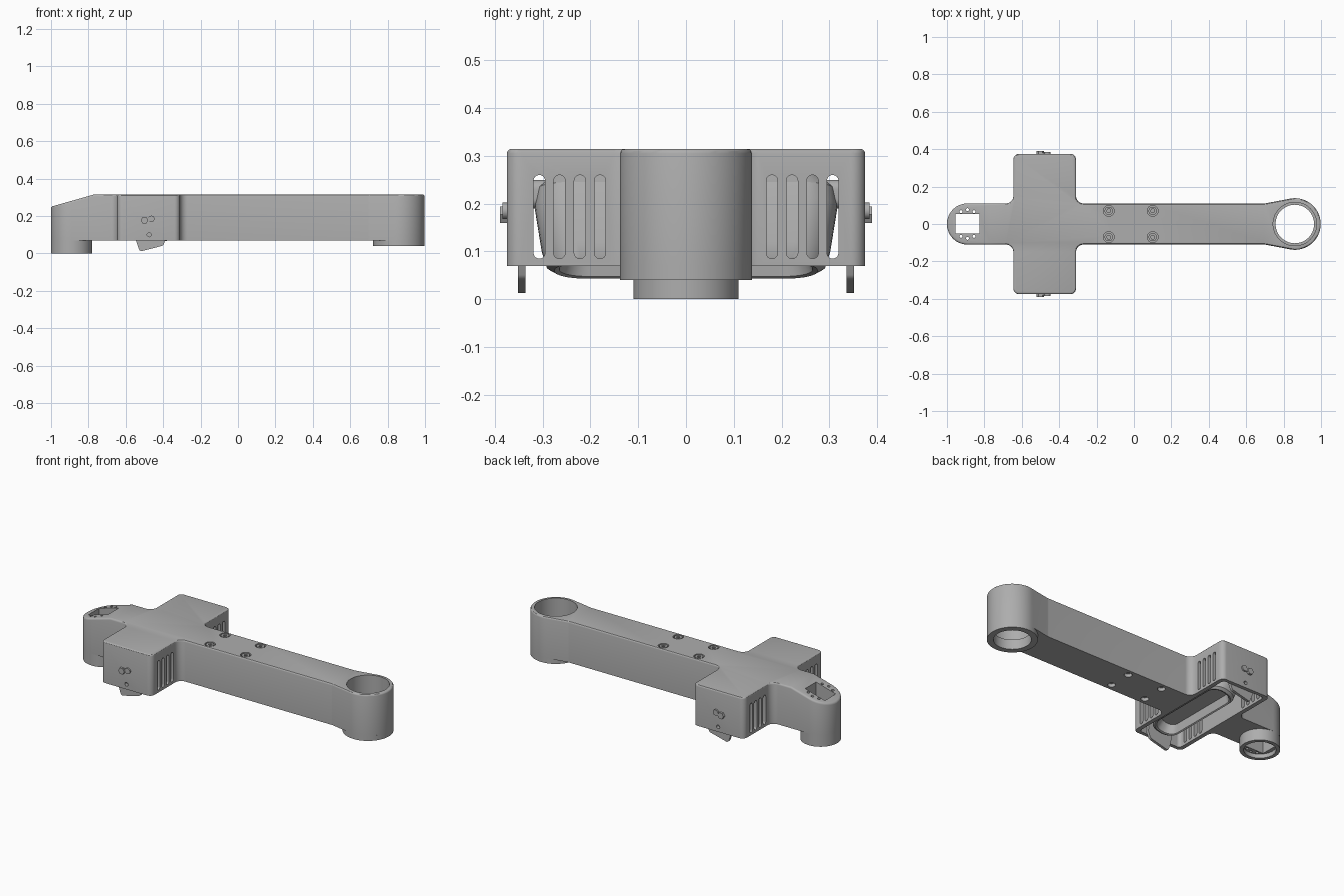
import bpy, bmesh, math
from mathutils import Vector, Matrix

if "Cube" in bpy.data.objects:
    bpy.data.objects.remove(bpy.data.objects["Cube"])

grey = bpy.data.materials.new("satin grey")
grey.use_nodes = True
colour = (0.42, 0.42, 0.42, 1)
grey.diffuse_color = colour
grey.node_tree.nodes["Principled BSDF"].inputs["Base Color"].default_value = colour

TOP, BASE = 0.315, 0.07
LAMP_X, RING_X, TIP_X = -0.475, 0.86, -0.89


def add(name, bm):
    bmesh.ops.recalc_face_normals(bm, faces=bm.faces)
    me = bpy.data.meshes.new(name)
    bm.to_mesh(me)
    bm.free()
    me.materials.append(grey)
    ob = bpy.data.objects.new(name, me)
    bpy.context.collection.objects.link(ob)
    return ob


def rounded(corners, seg=8):
    """Closed outline with each (x, y, radius) corner replaced by an arc."""
    out, n = [], len(corners)
    for i, (x, y, r) in enumerate(corners):
        p = Vector((x, y))
        if r == 0:
            out.append(p)
            continue
        a = (Vector(corners[i - 1][:2]) - p).normalized()
        b = (Vector(corners[(i + 1) % n][:2]) - p).normalized()
        half = a.angle(b) / 2
        c = p + (a + b).normalized() * (r / math.sin(half))
        s = p + a * (r / math.tan(half)) - c
        e = p + b * (r / math.tan(half)) - c
        turn = math.atan2(s.x * e.y - s.y * e.x, s.dot(e))
        out += [c + Matrix.Rotation(turn * k / seg, 2) @ s for k in range(seg + 1)]
    return out


def box_outline(x0, x1, y0, y1, r=0):
    return rounded([(x0, y0, r), (x1, y0, r), (x1, y1, r), (x0, y1, r)])


def circle(x, y, r, n=48):
    return [Vector((x + r * math.cos(math.tau * k / n), y + r * math.sin(math.tau * k / n)))
            for k in range(n)]


def prism_mesh(pts, lo, hi, axis="z"):
    place = {"z": lambda p, h: (p.x, p.y, h),
             "x": lambda p, h: (h, p.x, p.y),
             "y": lambda p, h: (p.x, h, p.y)}[axis]
    bm = bmesh.new()
    rings = [[bm.verts.new(place(p, h)) for p in pts] for h in (lo, hi)]
    for ring in rings:
        bm.faces.new(ring)
    for i in range(len(pts)):
        bm.faces.new((rings[0][i - 1], rings[0][i], rings[1][i], rings[1][i - 1]))
    bmesh.ops.remove_doubles(bm, verts=bm.verts, dist=0.0002)
    bmesh.ops.recalc_face_normals(bm, faces=bm.faces)
    return bm


def prism(name, pts, lo, hi, axis="z"):
    return add(name, prism_mesh(pts, lo, hi, axis))


def cut(target, *args):
    """Subtract a prism from the target and discard the cutter."""
    cutter = prism("cutter", *args)
    mod = target.modifiers.new("cut", "BOOLEAN")
    mod.operation, mod.solver, mod.object = "DIFFERENCE", "EXACT", cutter
    bpy.context.view_layer.objects.active = target
    bpy.ops.object.modifier_apply(modifier=mod.name)
    bpy.data.objects.remove(cutter)


# Housing: cross-shaped outline with a round eye at one end
side = [(-1, 0.11, 0.109), (-0.645, 0.11, 0.04), (-0.645, 0.375, 0.03),
        (-0.31, 0.375, 0.03), (-0.31, 0.11, 0.04), (0.70, 0.11, 0.05)]
eye = [(RING_X + 0.138 * math.cos(math.radians(a)), 0.138 * math.sin(math.radians(a)), 0)
       for a in range(105, -106, -6)]
outline = rounded(side + eye + [(x, -y, r) for x, y, r in reversed(side)])
bm = prism_mesh(outline, BASE, TOP)
slope = Vector((-0.065, 0, 0.23)).normalized()
bmesh.ops.bisect_plane(bm, geom=bm.verts[:] + bm.edges[:] + bm.faces[:],
                       plane_co=(-0.77, 0, TOP), plane_no=slope, clear_outer=True)
bmesh.ops.holes_fill(bm, edges=[e for e in bm.edges if e.is_boundary])
bmesh.ops.recalc_face_normals(bm, faces=bm.faces)
rim = [e for e in bm.edges if sum(f.normal.z > 0.5 for f in e.link_faces) == 1]
bmesh.ops.bevel(bm, geom=rim, offset=0.01, segments=3, profile=0.5, affect="EDGES")
housing = add("housing", bm)

# Hollow lamp bay and vent slots
cut(housing, box_outline(-0.62, -0.335, -0.354, 0.354, 0.02), 0.0, 0.29)
for s in (-1, 1):
    for y in (0.18, 0.222, 0.265, 0.307):
        cut(housing, box_outline(s * y - 0.012, s * y + 0.012, 0.085, 0.26, 0.0119),
            -0.7, -0.25, "x")
    cut(housing, circle(LAMP_X, 0.10, 0.011, 20), s * 0.34, s * 0.39, "y")

# Bearing eye
collar = prism("eye_collar", circle(RING_X, 0, 0.138, 72), 0.04, BASE)
cut(collar, circle(RING_X, 0, 0.103, 72), 0.0, 0.1)
cut(housing, circle(RING_X, 0, 0.103, 72), 0.0, 0.4)
cut(housing, circle(RING_X, 0, 0.116, 72), 0.10, 0.4)

# Connector boss with window and pin holes
boss = prism("connector_boss", circle(TIP_X, 0, 0.11, 64), 0.0, BASE)
cut(boss, circle(TIP_X, 0, 0.088, 64), -0.02, 0.025)
window = box_outline(-0.955, -0.825, -0.05, 0.053)
for part in (housing, boss):
    cut(part, window, -0.05, 0.4)
    for s in (-1, 1):
        for x, y in ((-0.925, 0.066), (TIP_X, 0.077), (-0.855, 0.066)):
            cut(part, circle(x, s * y, 0.008, 16), -0.05, 0.4)

# Counterbored socket screws on both faces of the arm
for x in (-0.135, 0.10):
    for y in (-0.07, 0.07):
        cut(housing, circle(x, y, 0.029, 32), TOP - 0.02, 0.4)
        cut(housing, circle(x, y, 0.022, 32), 0.0, BASE + 0.02)
        screw = prism("arm_screw", circle(x, y, 0.022, 32), TOP - 0.021, TOP - 0.002)
        cut(screw, circle(x, y, 0.011, 6), TOP - 0.014, 0.4)

# Lamp head: pill sections lofted from the lens well, round the rim, to the crown
sections = [(0.095, 0.245, 0.050), (0.045, 0.265, 0.066), (0.042, 0.275, 0.074),
            (0.052, 0.292, 0.080), (0.085, 0.302, 0.082), (0.18, 0.317, 0.082),
            (0.215, 0.312, 0.076), (0.24, 0.285, 0.055)]
pivot = Vector((0, 0, 0.15))
bm = bmesh.new()
loops = []
for z, length, width in sections:
    pts = box_outline(-width, width, -length, length, width * 0.9)
    loops.append([bm.verts.new((p.x, p.y, z)) for p in pts])
for a, b in zip(loops, loops[1:]):
    for i in range(len(a)):
        bm.faces.new((a[i - 1], a[i], b[i], b[i - 1]))
bm.faces.new(loops[0])
bm.faces.new(loops[-1])
bmesh.ops.rotate(bm, verts=bm.verts, cent=pivot, matrix=Matrix.Rotation(math.radians(-13), 3, "Y"))
bmesh.ops.translate(bm, verts=bm.verts, vec=(LAMP_X + 0.035, 0, 0.015))
add("lamp_head", bm)

# End brackets, pivots and side fasteners
tab = rounded([(-0.55, 0.23, 0.02), (-0.545, 0.07, 0.01), (-0.525, 0.01, 0.015),
               (-0.40, 0.042, 0.02), (-0.385, 0.08, 0.01), (-0.40, 0.23, 0.02)])
for s in (-1, 1):
    prism("lamp_tab", tab, s * 0.336, s * 0.352, "y")
    prism("lamp_pivot", box_outline(-0.53, -0.42, 0.19, 0.25, 0.02), s * 0.295, s * 0.34, "y")
    prism("side_bolt", circle(-0.50, 0.177, 0.02, 6), s * 0.35, s * 0.389, "y")
    prism("side_pin", circle(-0.463, 0.185, 0.017, 24), s * 0.35, s * 0.384, "y")
    prism("bolt_link", box_outline(-0.50, -0.463, 0.17, 0.192), s * 0.35, s * 0.38, "y")

# Smooth the round parts and keep the edges crisp
bpy.ops.object.select_all(action="DESELECT")
for ob in bpy.context.collection.objects:
    if ob.type == "MESH" and grey.name in ob.data.materials:
        ob.select_set(True)
bpy.context.view_layer.objects.active = housing
bpy.ops.object.shade_smooth_by_angle(angle=math.radians(30))
